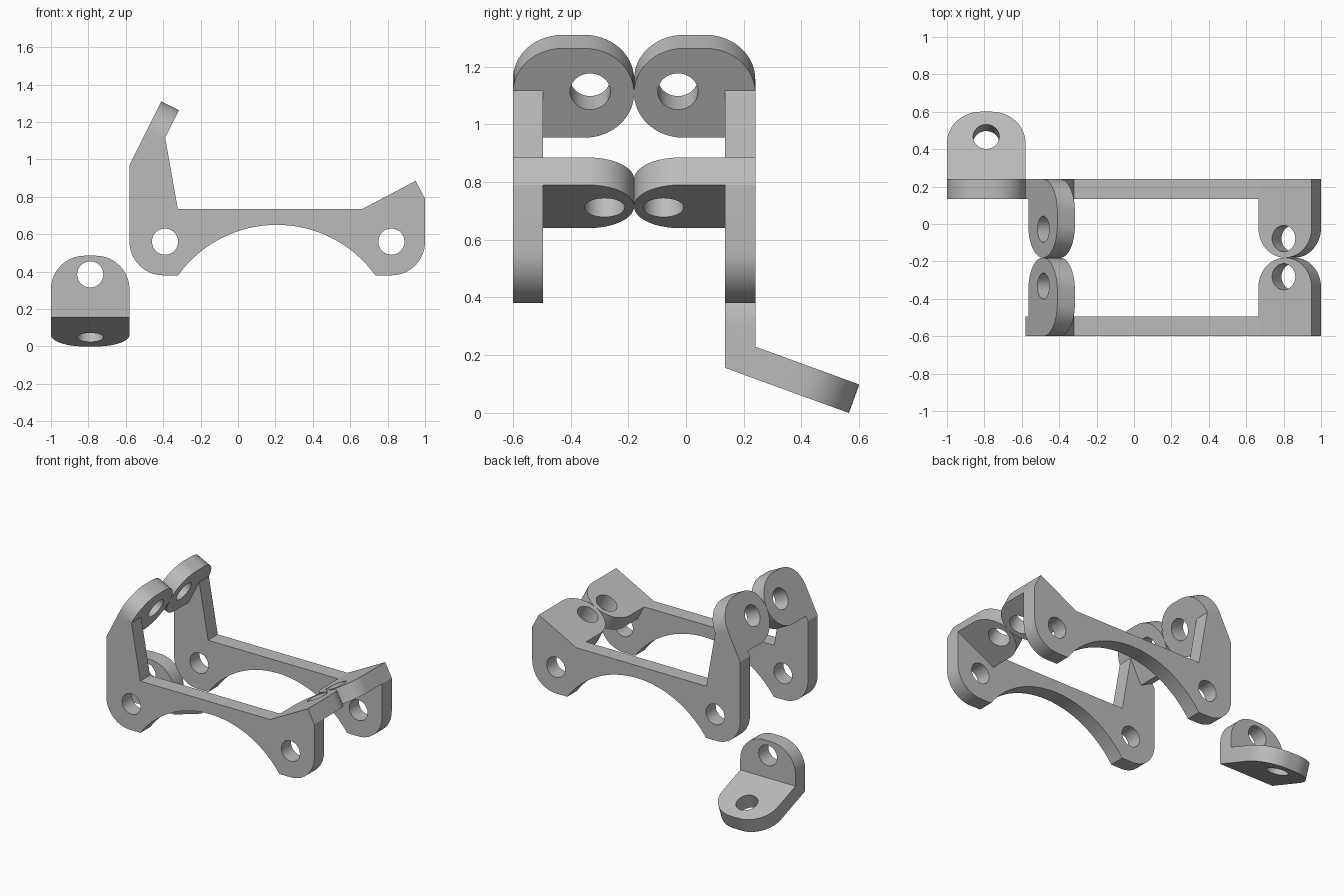
import bpy
import bmesh
import math
from mathutils import Vector, Matrix

cube = bpy.data.objects.get("Cube")
if cube:
    bpy.data.objects.remove(cube, do_unlink=True)

GREY = (0.5, 0.5, 0.5, 1.0)
metal = bpy.data.materials.new("plain grey")
metal.use_nodes = True
metal.diffuse_color = GREY
metal.node_tree.nodes["Principled BSDF"].inputs["Base Color"].default_value = GREY

T = 0.105           # plate thickness
HOLE = 0.07         # hole radius
MID_Y = -0.18       # mirror plane between the two brackets
X, Y, Z = Vector((1, 0, 0)), Vector((0, 1, 0)), Vector((0, 0, 1))


def rounded(corners, steps=14):
    """Outline from (a, b, radius) corners; zero radius stays sharp."""
    out = []
    for i, (a, b, r) in enumerate(corners):
        p = Vector((a, b))
        if not r:
            out.append(p)
            continue
        d1 = (Vector(corners[i - 1][:2]) - p).normalized()
        d2 = (Vector(corners[(i + 1) % len(corners)][:2]) - p).normalized()
        half = d1.angle(d2) / 2
        centre = p + (d1 + d2).normalized() * r / math.sin(half)
        s = p + d1 * r / math.tan(half) - centre
        e = p + d2 * r / math.tan(half) - centre
        sweep = s.angle_signed(e)
        for k in range(steps + 1):
            out.append(centre + Matrix.Rotation(-sweep * k / steps, 2) @ s)
    return out


def add_object(name, bm):
    bmesh.ops.recalc_face_normals(bm, faces=bm.faces)
    mesh = bpy.data.meshes.new(name)
    bm.to_mesh(mesh)
    bm.free()
    mesh.materials.append(metal)
    obj = bpy.data.objects.new(name, mesh)
    bpy.context.collection.objects.link(obj)
    return obj


def plate(name, outline, origin, u, v, depth):
    """Flat plate: outline in the u, v plane, extruded along depth."""
    bm = bmesh.new()
    face = bm.faces.new([bm.verts.new(origin + u * p.x + v * p.y) for p in outline])
    new = bmesh.ops.extrude_face_region(bm, geom=[face])["geom"]
    bmesh.ops.translate(bm, vec=depth, verts=[g for g in new if isinstance(g, bmesh.types.BMVert)])
    return add_object(name, bm)


def combine(obj, other, operation):
    mod = obj.modifiers.new("combine", "BOOLEAN")
    mod.operation, mod.solver, mod.object = operation, "EXACT", other
    bpy.context.view_layer.objects.active = obj
    bpy.ops.object.modifier_apply(modifier=mod.name)
    bpy.data.objects.remove(other, do_unlink=True)


def drill(obj, centre, axis):
    bm = bmesh.new()
    turn = axis.to_track_quat("Z", "Y").to_matrix().to_4x4()
    bmesh.ops.create_cone(bm, cap_ends=True, segments=40, radius1=HOLE, radius2=HOLE,
                          depth=0.4, matrix=Matrix.Translation(centre) @ turn)
    combine(obj, add_object("hole_cutter", bm), "DIFFERENCE")


def smooth(obj):
    bpy.ops.object.select_all(action="DESELECT")
    obj.select_set(True)
    bpy.context.view_layer.objects.active = obj
    bpy.ops.object.shade_smooth_by_angle(angle=math.radians(25))


# Side plate with arched underside
arch = [(0.207 + 0.65 * math.sin(a), 0.65 * math.cos(a), 0)
        for a in (math.radians(54.2 * (1 - k / 16)) for k in range(33))]
side = rounded([(-0.58, 0.97, 0), (-0.505, 1.12, 0), (-0.39, 1.12, 0), (-0.322, 0.735, 0),
                (0.665, 0.735, 0), (0.95, 0.885, 0), (1, 0.79, 0), (1, 0.38, 0.18)]
               + arch + [(-0.58, 0.38, 0.18)])
front = plate("front_bracket", side, Vector((0, -0.6, 0)), X, Z, Y * T)
for x in (-0.39, 0.82):
    drill(front, Vector((x, -0.55, 0.56)), Y)

# Tall leaning tab
lean = Vector((1, 0, 2)).normalized()
inward = Vector((2, 0, -1)).normalized()
base = Vector((-0.58, -0.6, 0.97))
tab = rounded([(0.034, 0, 0), (0.38, 0, 0.172), (0.38, 0.42, 0.172), (0.034, 0.42, 0.172)])
combine(front, plate("tall_tab", tab, base, lean, Y, inward * T), "UNION")
drill(front, base + lean * 0.213 + Y * 0.268, inward)

# Low sloping tab
slope = Vector((0.285, 0, 0.15)).normalized()
under = Vector((0.05, 0, -0.095))
base = Vector((0.665, -0.6, 0.735))
tab = rounded([(0, 0, 0), (0.322, 0, 0), (0.322, 0.42, 0.16), (0, 0.42, 0.16)])
combine(front, plate("low_tab", tab, base, slope, Y, under), "UNION")
drill(front, base + slope * 0.153 + Y * 0.318, under)

# Mirrored back bracket
back = front.copy()
back.data = front.data.copy()
back.name = "back_bracket"
bpy.context.collection.objects.link(back)
back.data.transform(Matrix.Translation((0, 2 * MID_Y, 0)) @ Matrix.Scale(-1, 4, Y))
back.data.flip_normals()

# Small angle bracket: upright plate and tilted foot
upright = rounded([(-1, 0.165, 0), (-1, 0.485, 0.18), (-0.58, 0.485, 0.18), (-0.58, 0.165, 0)])
angle = plate("angle_bracket", upright, Vector((0, 0.135, 0)), X, Z, Y * T)
tilt = math.radians(20)
along = Vector((0, math.cos(tilt), -math.sin(tilt)))
up = Vector((0, math.sin(tilt), math.cos(tilt)))
base = Vector((0, 0.135, 0.156))
foot = rounded([(-1, 0, 0), (-1, 0.457, 0.18), (-0.58, 0.457, 0.18), (-0.58, 0, 0)])
combine(angle, plate("foot", foot, base, X, along, up * T), "UNION")
drill(angle, Vector((-0.79, 0.19, 0.385)), Y)
drill(angle, base + X * -0.79 + along * 0.315, up)

for obj in (front, back, angle):
    smooth(obj)
